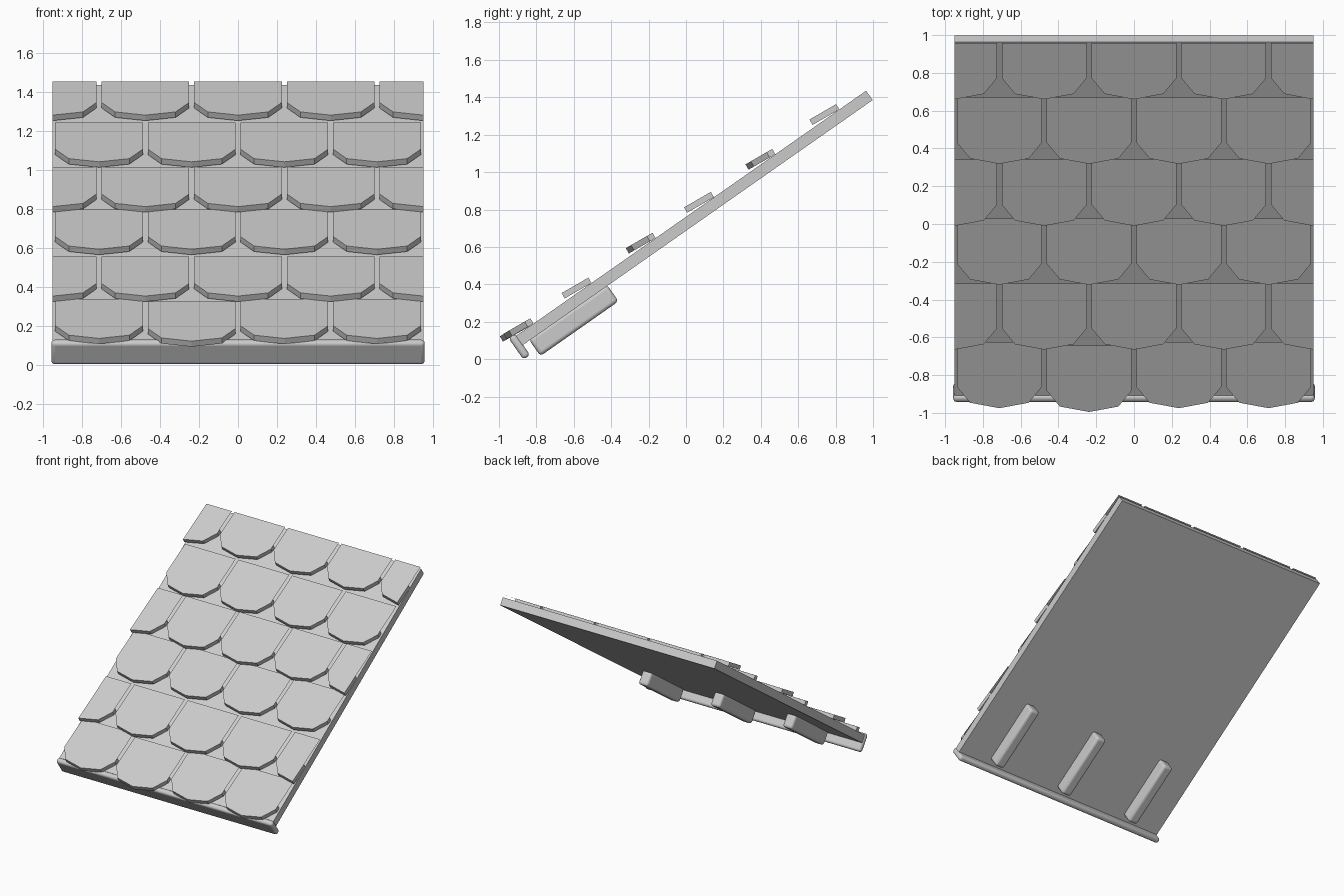
import bpy
import bmesh
from math import radians, tan
from mathutils import Matrix, Vector

cube = bpy.data.objects.get("Cube")
if cube:
    bpy.data.objects.remove(cube, do_unlink=True)

# Slope frame: x across, y up the slope, z out of the roof, origin at the top edge
PITCH = radians(35)
SLOPE = Matrix.Translation((0, 0.963, 1.435)) @ Matrix.Rotation(PITCH, 4, 'X')
HALF = 0.95
COLUMN = 0.475

grey = bpy.data.materials.new("light_grey")
grey.use_nodes = True
grey.diffuse_color = (0.6, 0.6, 0.6, 1)
grey.node_tree.nodes["Principled BSDF"].inputs["Base Color"].default_value = (0.6, 0.6, 0.6, 1)


def add_object(name, bm, matrix):
    bmesh.ops.recalc_face_normals(bm, faces=bm.faces)
    mesh = bpy.data.meshes.new(name)
    bm.to_mesh(mesh)
    bm.free()
    mesh.materials.append(grey)
    obj = bpy.data.objects.new(name, mesh)
    bpy.context.collection.objects.link(obj)
    obj.matrix_world = matrix
    return obj


def add_board(name, low, high, bevel=0.0):
    """Box between two corners in the slope frame, with optional round edges."""
    bm = bmesh.new()
    bmesh.ops.create_cube(bm, size=1)
    low, high = Vector(low), Vector(high)
    bmesh.ops.scale(bm, vec=high - low, verts=bm.verts)
    bmesh.ops.translate(bm, vec=(low + high) / 2, verts=bm.verts)
    obj = add_object(name, bm, SLOPE)
    if bevel:
        mod = obj.modifiers.new("round_edges", 'BEVEL')
        mod.width = bevel
        mod.segments = 4
        bpy.context.view_layer.objects.active = obj
        obj.select_set(True)
        bpy.ops.object.shade_smooth_by_angle(angle=radians(40))
        obj.select_set(False)
    return obj


def add_shingle(name, x, y, length):
    """Thick pointed lip with a thin sheet running up under the next row."""
    lip, thick = 0.165, 0.033
    side = [(0.155, 0.033), (0.225, 0.13), (0.225, lip)]
    outline = [(-u, v) for u, v in reversed(side)] + [(0, 0)] + side
    bm = bmesh.new()
    base = bm.faces.new([bm.verts.new((u, v, -thick)) for u, v in outline])
    top = bmesh.ops.extrude_face_region(bm, geom=[base], use_keep_orig=True)["geom"]
    bmesh.ops.translate(bm, vec=(0, 0, thick), verts=[g for g in top if isinstance(g, bmesh.types.BMVert)])
    bmesh.ops.recalc_face_normals(bm, faces=bm.faces)
    back = [e for e in bm.edges if all(v.co.y > lip - 0.001 and v.co.z > -0.001 for v in e.verts)]
    ext = bmesh.ops.extrude_edge_only(bm, edges=back)["geom"]
    bmesh.ops.translate(bm, vec=(0, length - lip, 0), verts=[g for g in ext if isinstance(g, bmesh.types.BMVert)])
    # Trim the shingles that hang over the side of the roof
    for sign in (-1, 1):
        if abs(x + sign * 0.225) > HALF:
            cut = bmesh.ops.bisect_plane(
                bm, geom=bm.verts[:] + bm.edges[:] + bm.faces[:], dist=1e-5,
                plane_co=(sign * HALF - x, 0, 0), plane_no=(sign, 0, 0), clear_outer=True)
            rim = [e for e in cut["geom_cut"] if isinstance(e, bmesh.types.BMEdge)
                   and max(v.co.y for v in e.verts) < lip + 0.001]
            bmesh.ops.holes_fill(bm, edges=rim)
    # Lean the shingle back against the deck
    deck_y = (y - 0.963) * tan(PITCH) + 1.435
    place = Matrix.Translation((x, y, deck_y + 0.058)) @ Matrix.Rotation(radians(30), 4, 'X')
    return add_object(name, bm, place)


# Roof deck, eave board and the three supports below
add_board("roof_deck", (-HALF, -2.285, -0.061), (HALF, 0, 0))
add_board("eave_board", (-0.957, -2.325, -0.127), (0.957, -2.282, 0.013), 0.018)
for label, x in (("left", 0.64), ("middle", 0), ("right", -0.64)):
    add_board(label + "_support", (x - 0.042, -2.24, -0.163), (x + 0.042, -1.73, -0.055), 0.02)

# Shingle rows from the ridge down, every second row shifted by half a column
row_tips = [0.66, 0.318, -0.01, -0.322, -0.665, -0.975]
for row, tip in enumerate(row_tips):
    if row % 2 == 0:
        centres = [COLUMN * k for k in range(-2, 3)]
    else:
        centres = [COLUMN * (k + 0.5) for k in range(-2, 2)]
    for col, x in enumerate(centres):
        y = tip - (0.02 if row == 5 and col == 1 else 0)
        add_shingle(f"shingle_{row + 1}_{col + 1}", x, y, 0.343 if row == 0 else 0.405)
